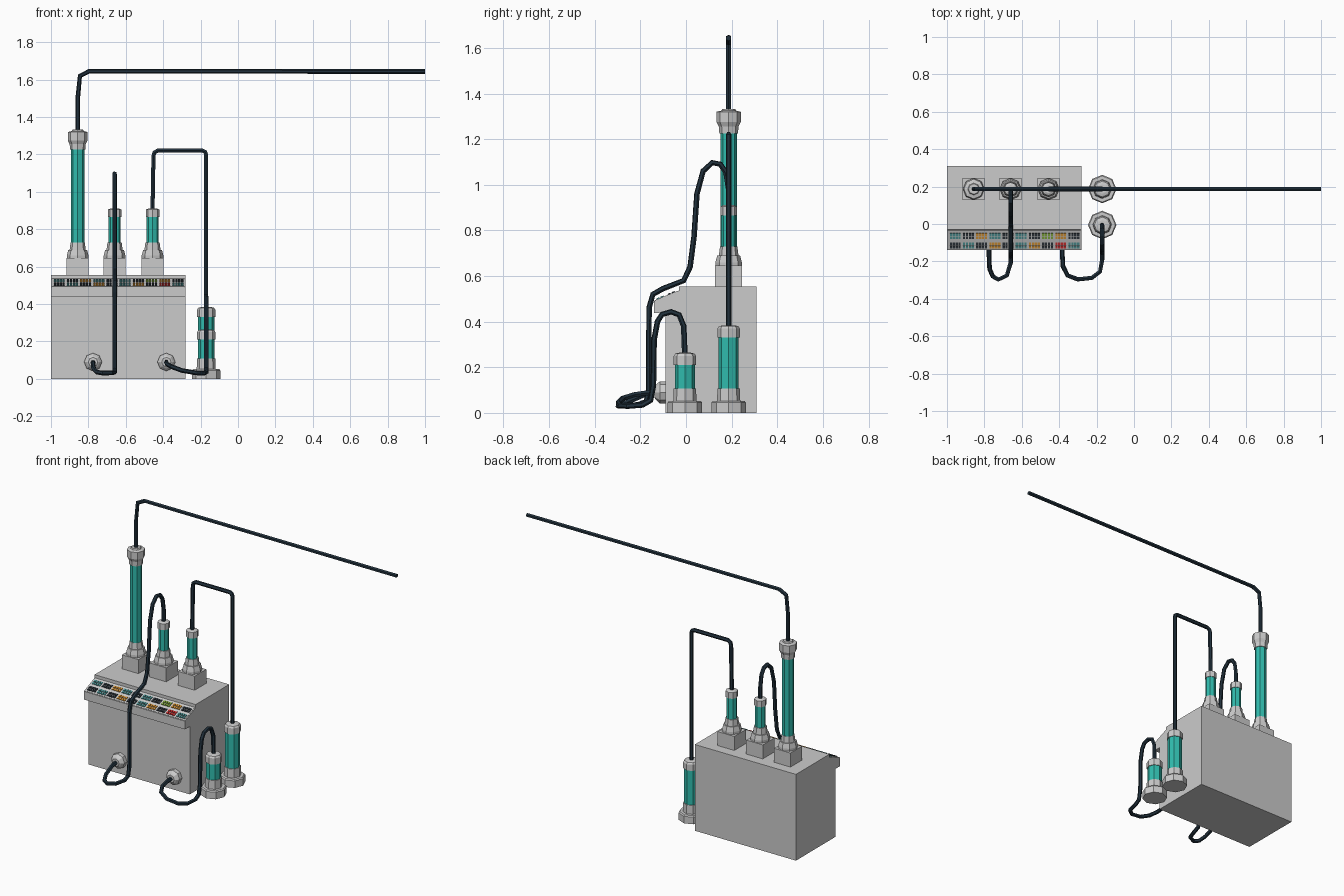
import bpy, bmesh, math
from mathutils import Matrix, Vector

if "Cube" in bpy.data.objects:
    bpy.data.objects.remove(bpy.data.objects["Cube"])


def mat(name, c):
    m = bpy.data.materials.new(name)
    m.diffuse_color = (*c, 1)
    m.use_nodes = True
    m.node_tree.nodes["Principled BSDF"].inputs["Base Color"].default_value = m.diffuse_color
    return m


TEAL = mat("teal_glass", (0.03, 0.50, 0.42))
NAVY = mat("dark_cable", (0.015, 0.03, 0.045))
KEYS = {"T": mat("key_teal", (0.08, 0.32, 0.33)), "D": mat("key_dark", (0.03, 0.04, 0.05)),
        "O": mat("key_orange", (0.75, 0.33, 0.04)), "G": mat("key_green", (0.25, 0.45, 0.05)),
        "R": mat("key_red", (0.7, 0.03, 0.03))}
PANEL = mat("panel_light", (0.7, 0.7, 0.7))


def finish(name, bm, material=None):
    bmesh.ops.recalc_face_normals(bm, faces=bm.faces)
    me = bpy.data.meshes.new(name)
    bm.to_mesh(me)
    bm.free()
    ob = bpy.data.objects.new(name, me)
    bpy.context.collection.objects.link(ob)
    if material:
        me.materials.append(material)
    return ob


def add_box(bm, center, size, rot=Matrix()):
    m = Matrix.Translation(center) @ rot @ Matrix.Diagonal((*size, 1))
    bmesh.ops.create_cube(bm, size=1, matrix=m)


def lathe(name, loc, profile, material=None, rot=Matrix(), n=8):
    """Eight-sided turned solid from (radius, height) points."""
    bm = bmesh.new()
    rings = [[bm.verts.new((r * math.cos(2 * math.pi * i / n), r * math.sin(2 * math.pi * i / n), z))
              for i in range(n)] for r, z in profile]
    for a, b in zip(rings, rings[1:]):
        for i in range(n):
            j = (i + 1) % n
            bm.faces.new((a[i], a[j], b[j], b[i]))
    bm.faces.new(rings[0][::-1])
    bm.faces.new(rings[-1])
    bm.transform(Matrix.Translation(loc) @ rot)
    return finish(name, bm, material)


def cable(name, pts):
    cu = bpy.data.curves.new(name, 'CURVE')
    cu.dimensions = '3D'
    cu.bevel_depth = 0.0125
    cu.bevel_resolution = 1
    cu.use_fill_caps = True
    sp = cu.splines.new('POLY')
    sp.points.add(len(pts) - 1)
    for p, co in zip(sp.points, pts):
        p.co = (*co, 1)
    sp.use_smooth = False
    cu.materials.append(NAVY)
    bpy.context.collection.objects.link(bpy.data.objects.new(name, cu))


# Cabinet with overhanging sloped console
prof = [(0.31, 0), (0.31, 0.555), (-0.03, 0.555), (-0.03, 0.535), (-0.14, 0.49),
        (-0.14, 0.437), (-0.09, 0.437), (-0.09, 0)]
bm = bmesh.new()
f = bm.faces.new([bm.verts.new((-1, y, z)) for y, z in prof])
ext = bmesh.ops.extrude_face_region(bm, geom=[f])
bmesh.ops.translate(bm, vec=(0.72, 0, 0), verts=[v for v in ext["geom"] if isinstance(v, bmesh.types.BMVert)])
finish("cabinet", bm)

# Light panel and grouped keys on the slope
A, B = Vector((0, -0.14, 0.49)), Vector((0, -0.03, 0.535))
tilt = Matrix.Rotation(math.atan2(0.045, 0.11), 4, 'X')
up = tilt @ Vector((0, 0, 1))
bm = bmesh.new()
add_box(bm, (A + B) / 2 + Vector((-0.64, 0, 0)) + up * 0.001, (0.71, 0.112, 0.003), tilt)
finish("key_panel", bm, PANEL)
rows = ["DTDODTODRT", "TDOTDTDGOD"]
for code, m in KEYS.items():
    bm = bmesh.new()
    for r, row in enumerate(rows):
        for g, c in enumerate(row):
            if c != code:
                continue
            for k in range(8):
                t = (0.17, 0.33, 0.62, 0.78)[2 * r + k // 4]
                x = -0.985 + g * 0.0705 + (k % 4) * 0.0155 + 0.006
                add_box(bm, A.lerp(B, t) + Vector((x, 0, 0)) + up * 0.004, (0.012, 0.014, 0.006), tilt)
    finish(m.name + "s", bm, m)

# Three tubes on top of the cabinet
Y = 0.187
for name, x, top, r in (("tall", -0.857, 1.225, 0.036), ("middle", -0.66, 0.865, 0.032), ("right", -0.457, 0.865, 0.032)):
    bm = bmesh.new()
    add_box(bm, (x, Y, 0.6), (0.118, 0.118, 0.09))
    finish(name + "_tube_block", bm)
    lathe(name + "_tube_collar", (x, Y, 0), [(0.058, 0.64), (0.058, 0.66), (0.05, 0.69), (0.043, 0.69), (0.038, 0.73)])
    lathe(name + "_tube", (x, Y, 0), [(r, 0.72), (r, top + 0.005)], TEAL)
    if name == "tall":
        cap = [(0.041, 0), (0.043, 0.03), (0.053, 0.05), (0.053, 0.095), (0.032, 0.1), (0.028, 0.108)]
    else:
        cap = [(0.036, 0), (0.036, 0.04), (0.022, 0.046)]
    lathe(name + "_tube_cap", (x, Y, top), cap)

# Two free-standing tubes beside the cabinet
for name, y, top in (("rear_floor", Y, 0.33), ("front_floor", -0.005, 0.21)):
    lathe(name + "_base", (-0.17, y, 0), [(0.076, 0), (0.076, 0.045), (0.07, 0.052), (0.051, 0.052), (0.049, 0.108)])
    lathe(name + "_tube", (-0.17, y, 0), [(0.044, 0.1), (0.044, top + 0.005)], TEAL)
    lathe(name + "_cap", (-0.17, y, top), [(0.049, 0), (0.049, 0.04), (0.042, 0.05), (0.025, 0.054)])

# Front cable ports
for name, x in (("left", -0.775), ("right", -0.383)):
    lathe(name + "_port", (x, -0.085, 0.09), [(0.048, 0), (0.048, 0.03), (0.035, 0.045), (0.025, 0.052)],
          rot=Matrix.Rotation(math.pi / 2, 4, 'X'))

# Cables
cable("overhead_cable", [(-0.857, Y, 1.32), (-0.857, Y, 1.5), (-0.845, Y, 1.62), (-0.795, Y, 1.645), (1, Y, 1.643)])
cable("bridge_cable", [(-0.457, Y, 0.9), (-0.452, Y, 1.19), (-0.447, Y, 1.21), (-0.43, Y, 1.22), (-0.19, Y, 1.22),
                       (-0.175, Y, 1.213), (-0.17, Y, 1.195), (-0.17, Y, 0.37)])
cable("left_loop_cable", [(-0.775, -0.12, 0.09), (-0.775, -0.17, 0.085), (-0.772, -0.24, 0.055), (-0.755, -0.28, 0.036),
                          (-0.725, -0.297, 0.031), (-0.68, -0.275, 0.032), (-0.66, -0.21, 0.035), (-0.66, -0.175, 0.05),
                          (-0.66, -0.163, 0.1), (-0.66, -0.162, 0.46), (-0.66, -0.145, 0.52), (-0.66, -0.1, 0.545),
                          (-0.66, -0.01, 0.58), (-0.66, 0.018, 0.64), (-0.66, 0.035, 0.77), (-0.66, 0.048, 0.96),
                          (-0.66, 0.075, 1.06), (-0.66, 0.115, 1.097), (-0.66, 0.15, 1.09), (-0.66, 0.175, 1.055),
                          (-0.66, Y, 0.98), (-0.66, Y, 0.9)])
cable("right_loop_cable", [(-0.383, -0.12, 0.09), (-0.383, -0.17, 0.088), (-0.38, -0.225, 0.08), (-0.355, -0.275, 0.065),
                           (-0.3, -0.296, 0.045), (-0.225, -0.288, 0.032), (-0.182, -0.255, 0.03), (-0.17, -0.19, 0.035),
                           (-0.17, -0.155, 0.055), (-0.17, -0.143, 0.12), (-0.17, -0.14, 0.32), (-0.17, -0.125, 0.4),
                           (-0.17, -0.105, 0.432), (-0.17, -0.065, 0.443), (-0.17, -0.03, 0.43), (-0.17, -0.01, 0.38),
                           (-0.17, -0.005, 0.25)])
